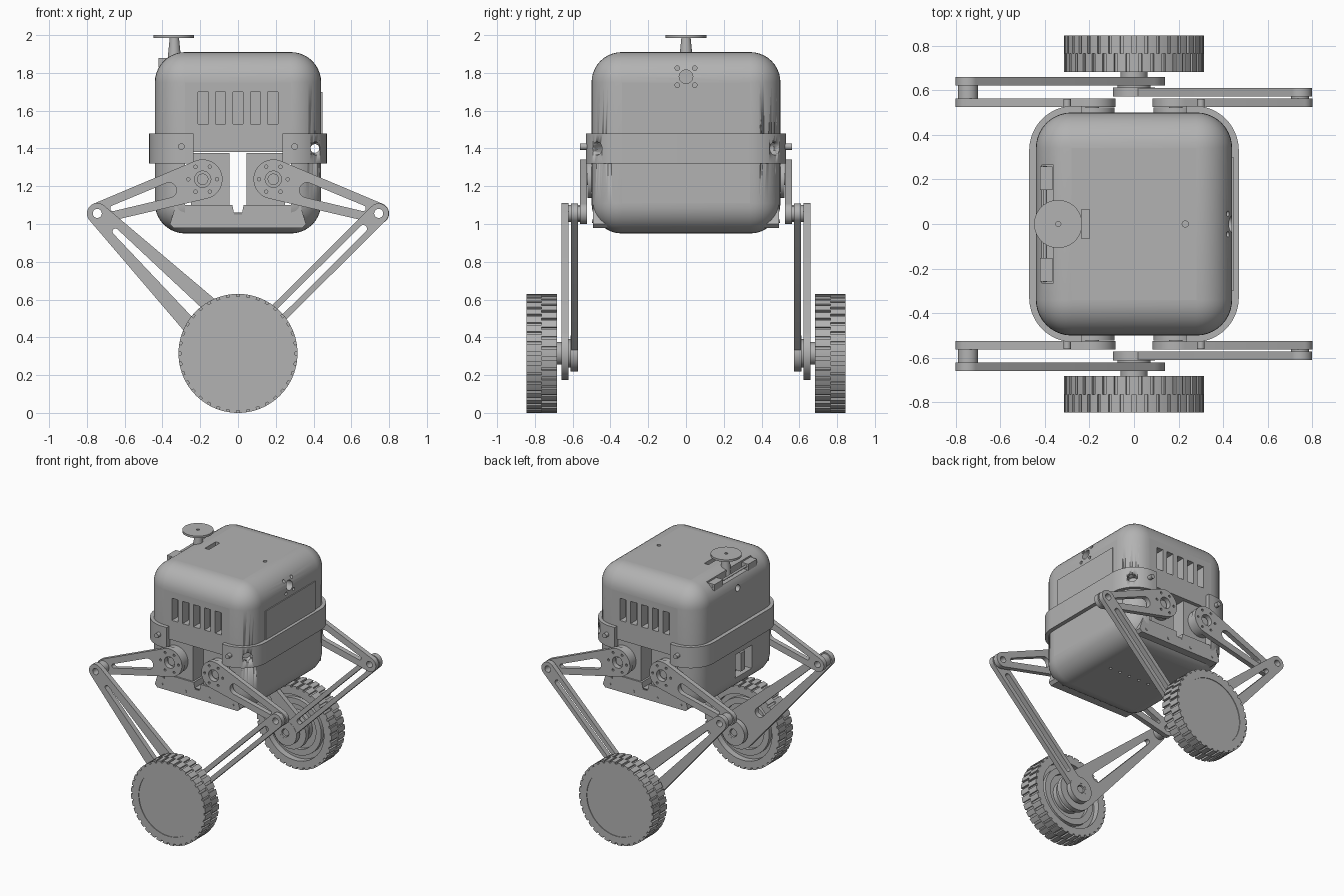
import bpy
from math import pi, cos, sin, acos, atan2, radians
from mathutils import Vector

cube = bpy.data.objects.get("Cube")
if cube:
    bpy.data.objects.remove(cube, do_unlink=True)

grey = bpy.data.materials.new("plain_grey")
grey.use_nodes = True
grey.diffuse_color = (0.45, 0.45, 0.45, 1)
grey.node_tree.nodes["Principled BSDF"].inputs["Base Color"].default_value = (0.45, 0.45, 0.45, 1)


def activate(ob):
    bpy.ops.object.select_all(action='DESELECT')
    ob.select_set(True)
    bpy.context.view_layer.objects.active = ob


def finish(ob, name):
    ob.name = name
    ob.data.materials.clear()
    ob.data.materials.append(grey)
    activate(ob)
    bpy.ops.object.shade_smooth_by_angle(angle=radians(30))
    return ob


def extrude(name, loops, lo, hi, axis='Y'):
    """Fill outlines (inner loops become holes) and extrude them from lo to hi."""
    curve = bpy.data.curves.new(name, 'CURVE')
    curve.dimensions = '2D'
    curve.fill_mode = 'BOTH'
    curve.extrude = abs(hi - lo) / 2
    for pts in loops:
        sp = curve.splines.new('POLY')
        sp.points.add(len(pts) - 1)
        for p, q in zip(sp.points, pts):
            p.co = (q[0], q[1], 0, 1)
        sp.use_cyclic_u = True
    ob = bpy.data.objects.new(name, curve)
    bpy.context.collection.objects.link(ob)
    mid = (lo + hi) / 2
    if axis == 'Y':
        ob.rotation_euler.x = pi / 2
        ob.location.y = mid
    else:
        ob.location.z = mid
    activate(ob)
    bpy.ops.object.convert(target='MESH')
    ob = bpy.context.object
    bpy.ops.object.mode_set(mode='EDIT')
    bpy.ops.mesh.select_all(action='SELECT')
    bpy.ops.mesh.remove_doubles(threshold=0.0001)
    bpy.ops.mesh.normals_make_consistent(inside=False)
    bpy.ops.object.mode_set(mode='OBJECT')
    return finish(ob, name)


def arc(c, r, a0, a1, n=16):
    return [(c[0] + r * cos(a0 + (a1 - a0) * i / n), c[1] + r * sin(a0 + (a1 - a0) * i / n)) for i in range(n + 1)]


def circle(c, r, n=40):
    return arc(c, r, 0, 2 * pi, n)[:-1]


def hull(a, ra, b, rb):
    """Outline around two circles of different size."""
    th = atan2(b[1] - a[1], b[0] - a[0])
    ph = acos((ra - rb) / (Vector(b) - Vector(a)).length)
    return arc(a, ra, th + ph, th + 2 * pi - ph, 24) + arc(b, rb, th - ph, th + ph, 24)


def along(a, b, t):
    return tuple(Vector(a).lerp(Vector(b), t))


def box(name, lo, hi):
    lo, hi = Vector(lo), Vector(hi)
    bpy.ops.mesh.primitive_cube_add(size=1, location=(lo + hi) / 2)
    ob = bpy.context.object
    ob.scale = hi - lo
    bpy.ops.object.transform_apply(location=False, rotation=False, scale=True)
    return finish(ob, name)


def rod(name, p, q, r, r2=None):
    p, q = Vector(p), Vector(q)
    bpy.ops.mesh.primitive_cone_add(vertices=32, radius1=r, radius2=r if r2 is None else r2,
                                    depth=(q - p).length, location=(p + q) / 2)
    ob = bpy.context.object
    ob.rotation_euler = (q - p).to_track_quat('Z', 'Y').to_euler()
    return finish(ob, name)


def cut(ob, cutter):
    cutter.hide_render = True
    m = ob.modifiers.new("cut", 'BOOLEAN')
    m.operation, m.solver, m.object = 'DIFFERENCE', 'EXACT', cutter
    activate(ob)
    bpy.ops.object.modifier_apply(modifier=m.name)
    bpy.data.objects.remove(cutter, do_unlink=True)


# Rounded body shell
body = box("body", (-0.44, -0.5, 0.95), (0.44, 0.5, 1.91))
bev = body.modifiers.new("round", 'BEVEL')
bev.width, bev.segments = 0.16, 10
activate(body)
bpy.ops.object.modifier_apply(modifier=bev.name)

# Openings: motor tunnel, vents, side holes, top slot, hinge groove, switch window
cut(body, box("tunnel", (-0.28, -0.6, 1.06), (0.28, 0.6, 1.38)))
for s in (-1, 1):
    for i in range(-2, 3):
        x = i * 0.092
        cut(body, box("vent", (x - 0.027, s * 0.5 - 0.07, 1.53), (x + 0.027, s * 0.5 + 0.07, 1.70)))
cut(body, rod("sensor_hole", (0.38, 0, 1.78), (0.5, 0, 1.78), 0.036))
for y in (-0.046, 0.046):
    for z in (1.735, 1.825):
        cut(body, rod("screw_hole", (0.38, y, z), (0.5, y, z), 0.012))
cut(body, box("top_slot", (-0.235, -0.065, 1.87), (-0.2, 0.065, 2)))
cut(body, rod("top_hole", (0.23, 0, 1.87), (0.23, 0, 2), 0.014))
cut(body, box("hinge_groove", (-0.5, -0.265, 1.835), (-0.36, 0.265, 2)))
cut(body, rod("cable_hole", (-0.5, 0, 1.76), (-0.38, 0, 1.76), 0.025))
cut(body, box("switch_window", (-0.5, -0.17, 1.08), (-0.37, 0.03, 1.26)))
for i in range(6):
    x = (i - 2.5) * 0.085
    cut(body, rod("bottom_hole", (x, 0, 0.9), (x, 0, 0.98), 0.01))
finish(body, "body")
box("switch", (-0.43, -0.1, 1.1), (-0.36, -0.05, 1.24))
box("side_panel", (0.43, -0.3, 1.48), (0.447, 0.3, 1.70))

# Clamp bands around the body sides
bands = {}
for sx, side in ((1, "left"), (-1, "right")):
    outer = [(0.235, -0.53)] + arc((0.27, -0.33), 0.2, -pi / 2, 0) + arc((0.27, 0.33), 0.2, 0, pi / 2) + [(0.235, 0.53)]
    inner = [(0.235, 0.49)] + arc((0.27, 0.33), 0.16, pi / 2, 0) + arc((0.27, -0.33), 0.16, 0, -pi / 2) + [(0.235, -0.49)]
    bands[side] = extrude(side + "_band", [[(sx * x, y) for x, y in outer + inner]], 1.32, 1.48, 'Z')
    for s in (-1, 1):
        rod("band_bolt", (sx * 0.3, s * 0.5, 1.41), (sx * 0.3, s * 0.56, 1.41), 0.017)

# Corner holes on one band, passing into the body
for ob in (body, bands["left"]):
    for s in (-1, 1):
        cut(ob, rod("corner_hole", (0.36, s * 0.42, 1.4), (0.5, s * 0.56, 1.4), 0.035))
    cut(ob, rod("sight_hole", (0.407, -0.6, 1.4), (0.407, 0.6, 1.4), 0.023))

# Turret on top with hinge parts
rod("turret_stem", (-0.337, 0, 1.83), (-0.337, 0, 1.99), 0.04, 0.024)
extrude("turret_disc", [circle((-0.34, 0), 0.108), circle((-0.34, 0), 0.012, 12)], 1.984, 2.0, 'Z')
rod("hinge_bar", (-0.4, -0.26, 1.86), (-0.4, 0.26, 1.86), 0.009)
for s in (-1, 1):
    box("hinge_plate", (-0.422, s * 0.205 - 0.053, 1.83), (-0.365, s * 0.205 + 0.053, 1.88))

HUB = (0, 0.315)


def tread(phase, n=36):
    """Tyre outline with evenly spaced notches."""
    pts, step = [], 2 * pi / n
    for i in range(n):
        a = (i + phase) * step
        pts += arc((0, HUB[1]), 0.302, a - 0.026, a + 0.026, 1)
        pts += arc((0, HUB[1]), 0.315, a + 0.026, a + step - 0.026, 3)
    return pts


for s, end in ((-1, "front"), (1, "back")):
    def slab(name, loops, a, b):
        return extrude(end + "_" + name, loops, s * a, s * b)

    # Lower ledge with screws
    ledge = [(0.34, 0.98), (0.36, 1.0), (0.33, 1.1), (0.03, 1.1), (0.02, 1.05)]
    slab("ledge", [ledge + [(-x, z) for x, z in reversed(ledge)]], 0.36, 0.492)
    for x in (-0.3, -0.1, 0.1, 0.3):
        slab("ledge_screw", [circle((x, 1.015), 0.01, 12)], 0.48, 0.497)

    for sx in (-1, 1):
        pivot, knee = (sx * 0.187, 1.237), (sx * 0.745, 1.056)
        # Motor block and motor can
        box(end + "_motor_block", (sx * 0.147 - 0.102, s * 0.3 - 0.18, 1.07), (sx * 0.147 + 0.102, s * 0.3 + 0.18, 1.375))
        slab("motor", [circle(pivot, 0.1)], 0.4, 0.522)
        slab("motor_shaft", [circle(pivot, 0.03)], 0.5, 0.54)
        # Upper arm
        holes = [circle(pivot, 0.043), circle(knee, 0.024, 24)]
        holes += [circle(p, 0.009, 10) for p in circle(pivot, 0.076, 6)]
        slot = hull(along(pivot, knee, 0.32), 0.04, along(pivot, knee, 0.85), 0.015)
        slab("upper_arm", [hull(pivot, 0.105, knee, 0.055), slot] + holes, 0.525, 0.562)
        # Lower links: a broad tapered one and a slim straight one
        eye = circle(knee, 0.024, 24)
        if sx < 0:
            slot = hull(along(knee, HUB, 0.13), 0.016, along(knee, HUB, 0.75), 0.036)
            slab("broad_link", [hull(knee, 0.055, HUB, 0.14), slot, eye, circle(HUB, 0.05)], 0.622, 0.66)
            slab("knee_spacer", [circle(knee, 0.045), eye], 0.562, 0.622)
        else:
            slot = hull(along(knee, HUB, 0.11), 0.02, along(knee, HUB, 0.84), 0.02)
            slab("slim_link", [hull(knee, 0.053, HUB, 0.0529), slot, eye, circle(HUB, 0.03)], 0.572, 0.61)
            slab("slim_link_hub", [circle(HUB, 0.095), circle(HUB, 0.045)], 0.571, 0.612)
            slab("knee_spacer", [circle(knee, 0.04), eye], 0.562, 0.572)

    # Axle and wheel with stepped inner side
    slab("link_bearing", [circle(HUB, 0.075), circle(HUB, 0.04)], 0.612, 0.622)
    slab("axle", [circle(HUB, 0.06)], 0.63, 0.73)
    slab("axle_pin", [circle(HUB, 0.025)], 0.58, 0.64)
    rim = circle(HUB, 0.25, 64)
    slab("tyre_outer", [tread(0), rim], 0.765, 0.845)
    slab("tyre_inner", [tread(0.5), rim], 0.682, 0.765)
    slab("wheel_disc", [circle(HUB, 0.252, 64)], 0.73, 0.84)
    slab("wheel_ring", [circle(HUB, 0.215, 48), circle(HUB, 0.17, 48)], 0.7, 0.735)
    slab("wheel_boss", [circle(HUB, 0.12)], 0.695, 0.735)
